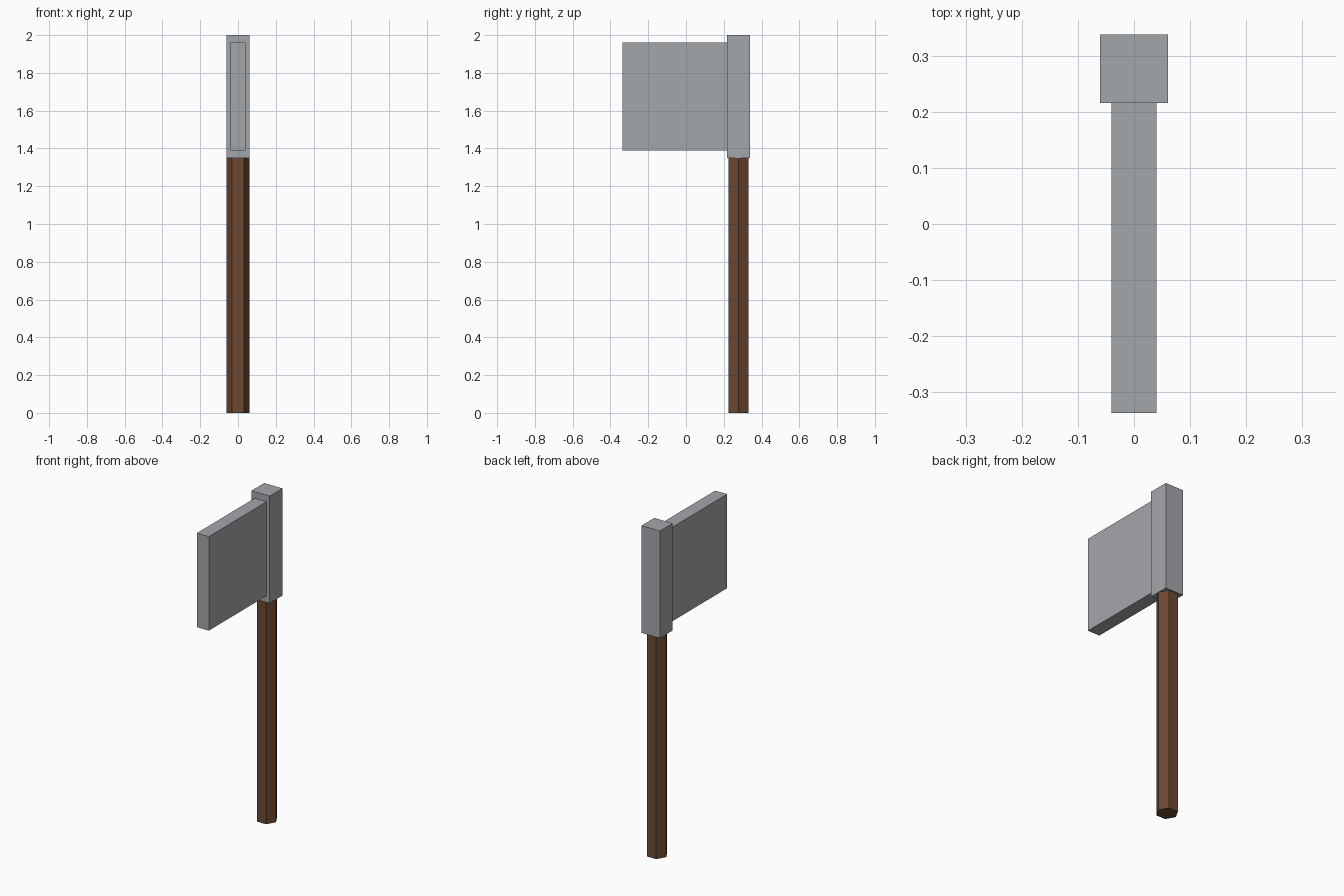
import bpy
import math

cube = bpy.data.objects.get("Cube")
if cube:
    bpy.data.objects.remove(cube, do_unlink=True)


def make_material(name, rgb):
    mat = bpy.data.materials.new(name)
    mat.use_nodes = True
    color = (*rgb, 1.0)
    mat.diffuse_color = color
    bsdf = next(n for n in mat.node_tree.nodes if n.type == "BSDF_PRINCIPLED")
    bsdf.inputs["Base Color"].default_value = color
    return mat


def finish(name, mat):
    obj = bpy.context.object
    obj.name = obj.data.name = name
    obj.data.materials.append(mat)
    return obj


def box(name, mat, low, high):
    center = [(a + b) / 2 for a, b in zip(low, high)]
    bpy.ops.mesh.primitive_cube_add(size=1, location=center)
    obj = finish(name, mat)
    obj.scale = [b - a for a, b in zip(low, high)]
    bpy.ops.object.transform_apply(location=False, rotation=False, scale=True)
    return obj


steel = make_material("grey steel", (0.37, 0.385, 0.41))
wood = make_material("brown wood", (0.155, 0.065, 0.032))

HANDLE_Y = 0.277
HALF = 0.061
HANDLE_TOP = 1.35

# Six-sided handle with corners pointing left and right
bpy.ops.mesh.primitive_cylinder_add(
    vertices=6, radius=HALF, depth=HANDLE_TOP,
    location=(0, HANDLE_Y, HANDLE_TOP / 2), rotation=(0, 0, math.pi / 2))
finish("handle", wood)

# Square block at the top of the handle
box("head_block", steel,
    (-HALF, HANDLE_Y - HALF, HANDLE_TOP), (HALF, HANDLE_Y + HALF, 2))

# Flat blade reaching forward from the block
box("blade", steel,
    (-0.04, -0.337, 1.39), (0.04, HANDLE_Y - HALF, 1.96))
